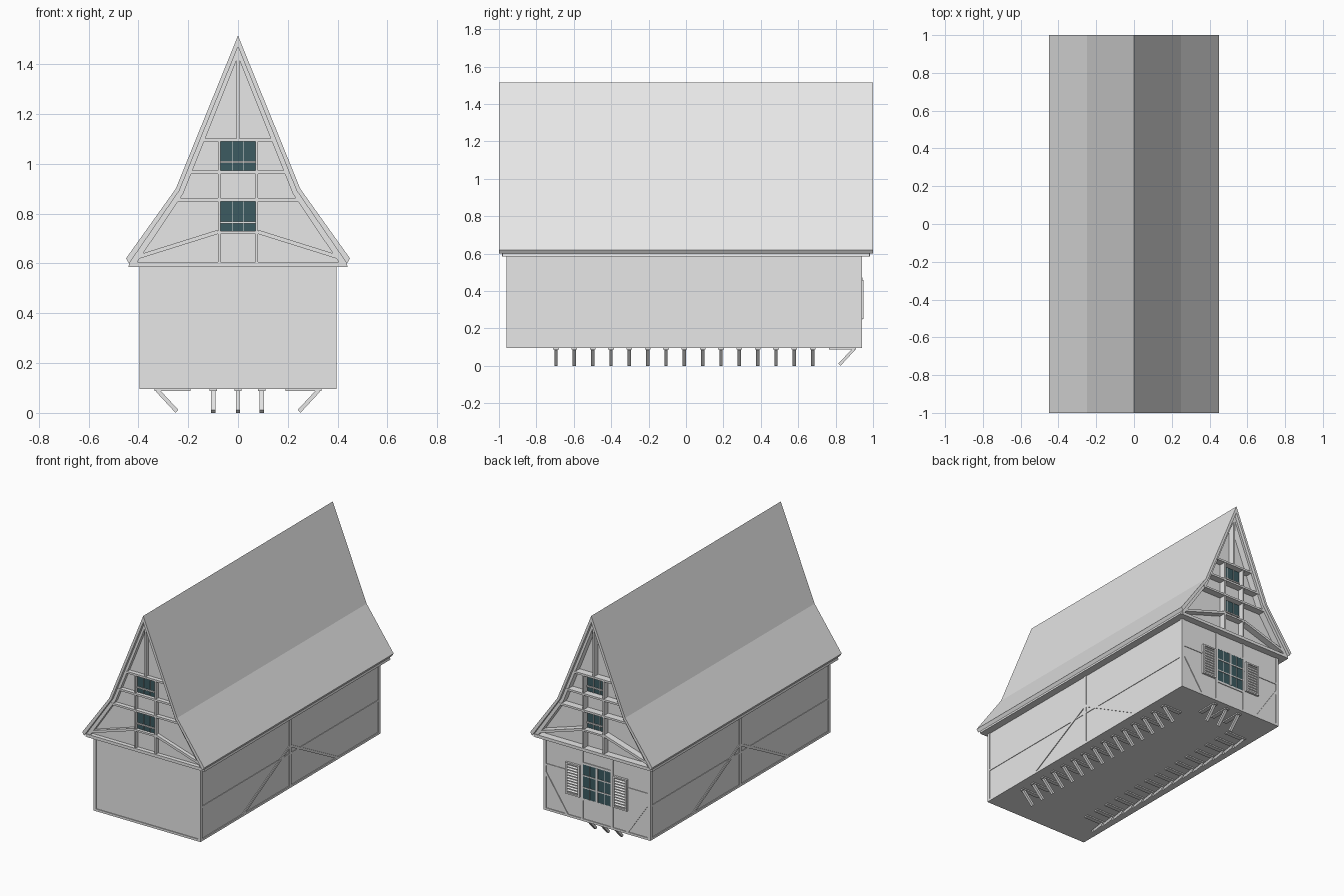
import bpy, bmesh
from mathutils import Vector, Matrix

old = bpy.data.objects.get("Cube")
if old:
    bpy.data.objects.remove(old, do_unlink=True)


def material(name, rgb):
    m = bpy.data.materials.new(name)
    m.use_nodes = True
    m.diffuse_color = (*rgb, 1)
    m.node_tree.nodes["Principled BSDF"].inputs["Base Color"].default_value = (*rgb, 1)
    return m


GREY = material("light grey", (0.8, 0.8, 0.8))
GLASS = material("dark teal glass", (0.045, 0.105, 0.12))


class Part:
    """Collects simple solids into one flat-shaded object."""

    def __init__(self, name, mat=GREY):
        self.name, self.mat, self.bm = name, mat, bmesh.new()

    def box(self, lo, hi):
        lo, hi = Vector(lo), Vector(hi)
        m = Matrix.Translation((lo + hi) / 2) @ Matrix.Diagonal((*(hi - lo), 1))
        bmesh.ops.create_cube(self.bm, size=1, matrix=m)

    def bar(self, p, q, width, normal, depth):
        """Timber from p to q, its depth centred along normal."""
        p, q, n = Vector(p), Vector(q), Vector(normal)
        d = (q - p).normalized()
        n = (n - d * n.dot(d)).normalized()
        m = Matrix((d, n, d.cross(n))).transposed().to_4x4()
        m = Matrix.Translation((p + q) / 2) @ m
        m = m @ Matrix.Diagonal(((q - p).length, depth, width, 1))
        bmesh.ops.create_cube(self.bm, size=1, matrix=m)

    def prism(self, outline, y0, y1):
        f = self.bm.faces.new([self.bm.verts.new((x, y0, z)) for x, z in outline])
        ext = bmesh.ops.extrude_face_region(self.bm, geom=[f], use_keep_orig=True)
        moved = [v for v in ext["geom"] if isinstance(v, bmesh.types.BMVert)]
        bmesh.ops.translate(self.bm, verts=moved, vec=(0, y1 - y0, 0))

    def done(self):
        bmesh.ops.recalc_face_normals(self.bm, faces=self.bm.faces)
        mesh = bpy.data.meshes.new(self.name)
        self.bm.to_mesh(mesh)
        self.bm.free()
        mesh.materials.append(self.mat)
        ob = bpy.data.objects.new(self.name, mesh)
        bpy.context.collection.objects.link(ob)


def mirrored(half):
    """Half outline from ridge to eave, continued on the other side."""
    return [(-x, z) for x, z in half[:0:-1]] + half


W, FRONT, BACK, FLOOR, TOP = 0.395, -0.96, 0.94, 0.095, 0.585
EDGE = 0.005

# Walls
walls = Part("walls")
walls.box((-W + EDGE, FRONT + EDGE, FLOOR), (W - EDGE, BACK - EDGE, TOP))
walls.done()

# Corner posts and sills
frame = Part("wall_frame")
for x0, x1 in ((-W, -W + 0.02), (W - 0.02, W)):
    for y0, y1 in ((FRONT, FRONT + 0.02), (BACK - 0.02, BACK)):
        frame.box((x0, y0, FLOOR), (x1, y1, TOP))
    frame.box((x0, FRONT, FLOOR), (x1, BACK, FLOOR + 0.015))
for y0, y1 in ((FRONT, FRONT + 0.02), (BACK - 0.02, BACK)):
    frame.box((-W, y0, FLOOR), (W, y1, FLOOR + 0.015))
frame.done()

# Side timbers: middle post, rails and long braces
side = Part("side_timbers")
MID = (FRONT + BACK) / 2
for s in (-1, 1):
    x, n = s * (W - EDGE), (1, 0, 0)
    side.bar((x, MID, FLOOR), (x, MID, TOP), 0.02, n, 0.01)
    side.bar((x, FRONT, 0.32), (x, BACK, 0.32), 0.012, n, 0.007)
    for t in (-1, 1):
        side.bar((x, MID, 0.375), (x, MID + t * 0.5, FLOOR + 0.01), 0.016, n, 0.01)
side.done()

# Back wall timbers
back = Part("back_timbers")
y, n = BACK - EDGE, (0, 1, 0)
for s in (-1, 1):
    back.bar((s * 0.11, y, FLOOR), (s * 0.11, y, TOP), 0.016, n, 0.01)
    back.bar((s * 0.11, y, 0.4), (s * W, y, 0.4), 0.012, n, 0.008)
    back.bar((s * 0.385, y, 0.35), (s * 0.22, y, 0.105), 0.016, n, 0.01)
for z in (0.24, 0.48):
    back.bar((-0.11, y, z), (0.11, y, z), 0.014, n, 0.01)
back.done()

# Large back window
glass = Part("back_window_glass", GLASS)
glass.box((-0.102, y, 0.247), (0.102, y + 0.004, 0.473))
glass.done()
bars = Part("back_window_bars")
bars.box((-0.006, y, 0.247), (0.006, y + 0.009, 0.473))
for z in (0.32, 0.4):
    bars.box((-0.102, y, z - 0.004), (0.102, y + 0.007, z + 0.004))
for x in (-0.054, 0.054):
    bars.box((x - 0.0015, y, 0.247), (x + 0.0015, y + 0.006, 0.473))
bars.done()

# Shutters with slats
shutters = Part("shutters")
for s in (-1, 1):
    xc = s * 0.175
    shutters.box((xc - 0.05, y, 0.25), (xc + 0.05, y + 0.007, 0.46))
    for e in (-0.046, 0.046):
        shutters.box((xc + e - 0.006, y, 0.25), (xc + e + 0.006, y + 0.015, 0.46))
    for z in (0.255, 0.455):
        shutters.box((xc - 0.05, y, z - 0.005), (xc + 0.05, y + 0.015, z + 0.005))
    for i in range(10):
        z = 0.275 + i * 0.018
        shutters.bar((xc - 0.042, y + 0.01, z), (xc + 0.042, y + 0.01, z),
                     0.012, (0, 0.8, 0.6), 0.003)
shutters.done()

# Roof covering, the boards under it, and the gable body
outer = [(0, 1.515), (0.25, 0.9), (0.45, 0.62)]
middle = [(0, 1.47), (0.235, 0.893), (0.437, 0.6)]
inner = [(0, 1.43), (0.22, 0.88), (0.405, 0.605)]
roof = Part("roof")
roof.prism(mirrored(outer) + mirrored(middle)[::-1], -1, 1)
roof.done()
boards = Part("roof_boards")
boards.prism(mirrored(middle + [(0.44, TOP)]) + mirrored(inner + [(0.405, TOP)])[::-1],
             -0.98, 0.98)
boards.done()
gable = Part("gable_body")
gable.prism(mirrored(inner + [(0.405, TOP)]), FRONT + EDGE, BACK - EDGE)
gable.done()

# Gable timbers and windows at both ends
for label, wall_y, d in (("front", FRONT + EDGE, -1), ("back", BACK - EDGE, 1)):
    n = (0, 1, 0)
    deep = 0.98 - abs(wall_y)
    y = wall_y + d * deep / 2
    timber = Part(label + "_gable_timbers")
    for z, half in ((0.595, 0.425), (0.856, 0.247), (0.966, 0.195), (1.096, 0.142)):
        timber.bar((-half, y, z), (half, y, z), 0.02 if half > 0.4 else 0.013, n,
                   deep + 0.006)
    timber.bar((0, y, 1.1), (0, y, 1.45), 0.012, n, deep)
    for s in (-1, 1):
        timber.bar((s * 0.075, y, 0.6), (s * 0.075, y, 1.096), 0.01, n, deep)
        timber.bar((s * 0.405, y, 0.625), (s * 0.08, y, 0.727), 0.016, n, deep)
    timber.bar((-0.075, y, 0.724), (0.075, y, 0.724), 0.012, n, deep)
    timber.done()

    panes = Part(label + "_gable_glass", GLASS)
    lattice = Part(label + "_gable_window_bars")
    for z0 in (0.73, 0.972):
        panes.bar((0, wall_y, z0), (0, wall_y, z0 + 0.12), 0.14, n, 0.01)
        lattice.bar((-0.07, wall_y, z0 + 0.035), (0.07, wall_y, z0 + 0.035),
                    0.009, n, 0.025)
        for x in (-0.024, 0.024):
            lattice.bar((x, wall_y, z0), (x, wall_y, z0 + 0.12), 0.002, n, 0.016)
    panes.done()
    lattice.done()

# Struts under the floor: a flat plate and a slanting leg each
struts = Part("floor_struts")


def strut(edge, inward):
    """Strut below the floor, starting at edge and leaning inward."""
    e, i = Vector(edge), Vector(inward)
    across = i.cross(Vector((0, 0, 1)))
    plate = Vector((0, 0, FLOOR - 0.004))
    struts.bar(e + plate, e + i * 0.145 + plate, 0.03, (0, 0, 1), 0.008)
    struts.bar(e + i * 0.012 + Vector((0, 0, 0.09)),
               e + i * 0.09 + Vector((0, 0, 0.006)), 0.016, across, 0.018)


for k in range(15):
    for s in (-1, 1):
        strut((s * 0.335, -0.695 + k * 0.098, 0), (-s, 0, 0))
for x in (-0.1, 0, 0.095):
    strut((x, 0.91, 0), (0, -1, 0))
struts.done()
